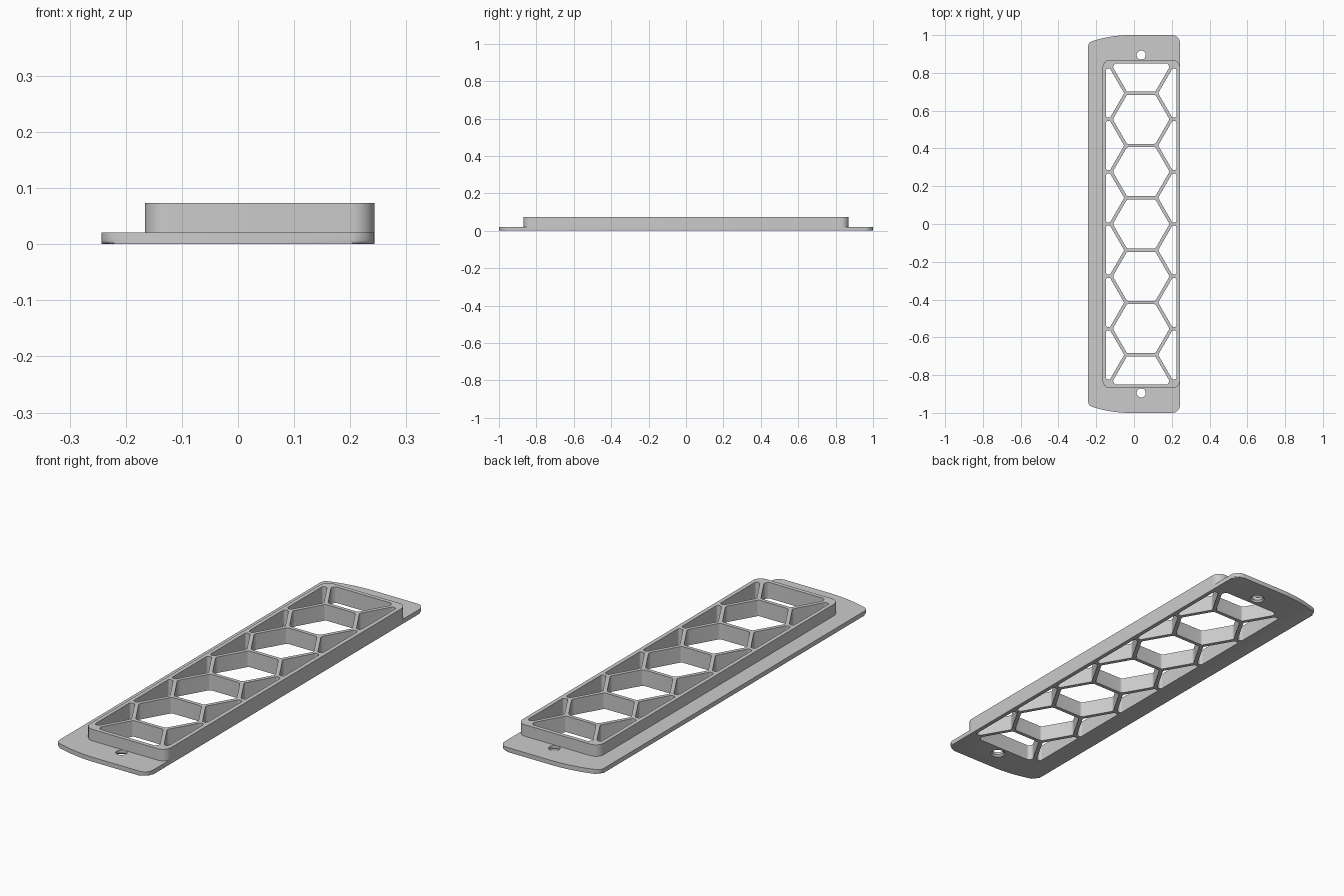
import bpy, bmesh, math
from mathutils import Vector

cube = bpy.data.objects.get("Cube")
if cube:
    bpy.data.objects.remove(cube, do_unlink=True)

grey = bpy.data.materials.new("plain grey")
grey.use_nodes = True
grey.diffuse_color = (0.6, 0.6, 0.6, 1)
grey.node_tree.nodes["Principled BSDF"].inputs["Base Color"].default_value = (0.6, 0.6, 0.6, 1)

CX = 0.038            # centre line of the grille
PITCH = 0.277         # spacing of the hexagons
STEP_Z, TOP_Z = 0.0205, 0.073


def rounded(corners, steps=6):
    """Outline with each (x, y, radius) corner replaced by an arc."""
    out = []
    for i, (x, y, r) in enumerate(corners):
        p = Vector((x, y, 0))
        if r == 0:
            out.append(p)
            continue
        a = (Vector((*corners[i - 1][:2], 0)) - p).normalized()
        b = (Vector((*corners[(i + 1) % len(corners)][:2], 0)) - p).normalized()
        half = a.angle(b) / 2
        centre = p + (a + b).normalized() * (r / math.sin(half))
        start = (p + a * (r / math.tan(half)) - centre).normalized()
        end = (p + b * (r / math.tan(half)) - centre).normalized()
        for k in range(steps + 1):
            ray = start.lerp(end, k / steps).normalized()
            out.append(centre + ray * r)
    return out


def add_solid(bm, rings):
    """Closed solid through a stack of (outline, z) rings."""
    loops = [[bm.verts.new((p.x, p.y, z)) for p in line] for line, z in rings]
    for low, high in zip(loops, loops[1:]):
        for i in range(len(low)):
            bm.faces.new((low[i - 1], low[i], high[i], high[i - 1]))
    bm.faces.new(loops[0])
    bm.faces.new(loops[-1])


def finish(bm, name):
    bmesh.ops.recalc_face_normals(bm, faces=bm.faces)
    mesh = bpy.data.meshes.new(name)
    bm.to_mesh(mesh)
    bm.free()
    mesh.materials.append(grey)
    obj = bpy.data.objects.new(name, mesh)
    bpy.context.collection.objects.link(obj)
    return obj


def circle(x, y, r, n=32):
    return [Vector((x + r * math.cos(k * math.tau / n), y + r * math.sin(k * math.tau / n), 0))
            for k in range(n)]


# Base flange: bowed ends, rounded lower edge
BOW = 0.65
end = [(0.243, 1.0, 0.04)]
for k in range(9):
    dx = 0.18 * k / 8
    end.append((-0.02 - dx, 1 - BOW + math.sqrt(BOW ** 2 - dx ** 2), 0))
end.append((-0.243, 0.962, 0.03))
outline = rounded(end + [(x, -y, r) for x, y, r in reversed(end)])
bm = bmesh.new()
add_solid(bm, [(outline, 0), (outline, STEP_Z)])
rim = [e for e in bm.edges if all(v.co.z == 0 for v in e.verts)]
bmesh.ops.bevel(bm, geom=rim, offset=0.007, segments=3, profile=0.5, affect='EDGES')
flange = finish(bm, "base_flange")

# Raised frame
frame_line = rounded([(0.243, 0.869, 0.04), (-0.166, 0.869, 0.04),
                      (-0.166, -0.869, 0.04), (0.243, -0.869, 0.04)], 8)
bm = bmesh.new()
add_solid(bm, [(frame_line, STEP_Z), (frame_line, TOP_Z)])
frame = finish(bm, "raised_frame")

# Openings of the grille, as one cutter
bm = bmesh.new()


def opening(corners):
    line = rounded(corners)
    add_solid(bm, [(line, -0.05), (line, 0.15)])


APOTHEM = 0.13
R = APOTHEM / math.cos(math.pi / 6)
for row in range(-2, 3):
    opening([(CX + R * math.cos(k * math.pi / 3),
              row * PITCH + R * math.sin(k * math.pi / 3), 0.015) for k in range(6)])

for s in (-1, 1):
    # clipped hexagon at each end
    mid = 3 * PITCH
    half = [(R / 2, mid - APOTHEM), (R, mid), (R - 0.011, 0.85)]
    opening([(CX + x, s * y, 0.012) for x, y in half]
            + [(CX - x, s * y, 0.012) for x, y in reversed(half)])
    # side triangles between the hexagons and the frame
    for row in range(6):
        yc = (row - 2.5) * PITCH
        opening([(CX + s * x, yc + y, 0.01) for x, y in
                 ((0.09, 0), (0.165, 0.13), (0.186, 0.13), (0.186, -0.13), (0.165, -0.13))])
    # screw hole, countersunk from below
    y = s * 0.894
    add_solid(bm, [(circle(CX, y, 0.040), -0.008), (circle(CX, y, 0.024), 0.008),
                   (circle(CX, y, 0.024), 0.03)])
cutter = finish(bm, "opening_cutter")
cutter.hide_render = True

# Cut both parts, then shade
for part in (flange, frame):
    cut = part.modifiers.new("openings", 'BOOLEAN')
    cut.operation = 'DIFFERENCE'
    cut.solver = 'EXACT'
    cut.object = cutter
    bpy.ops.object.select_all(action='DESELECT')
    part.select_set(True)
    bpy.context.view_layer.objects.active = part
    bpy.ops.object.modifier_apply(modifier=cut.name)
    bpy.ops.object.shade_smooth_by_angle(angle=math.radians(30))
bpy.data.objects.remove(cutter, do_unlink=True)
